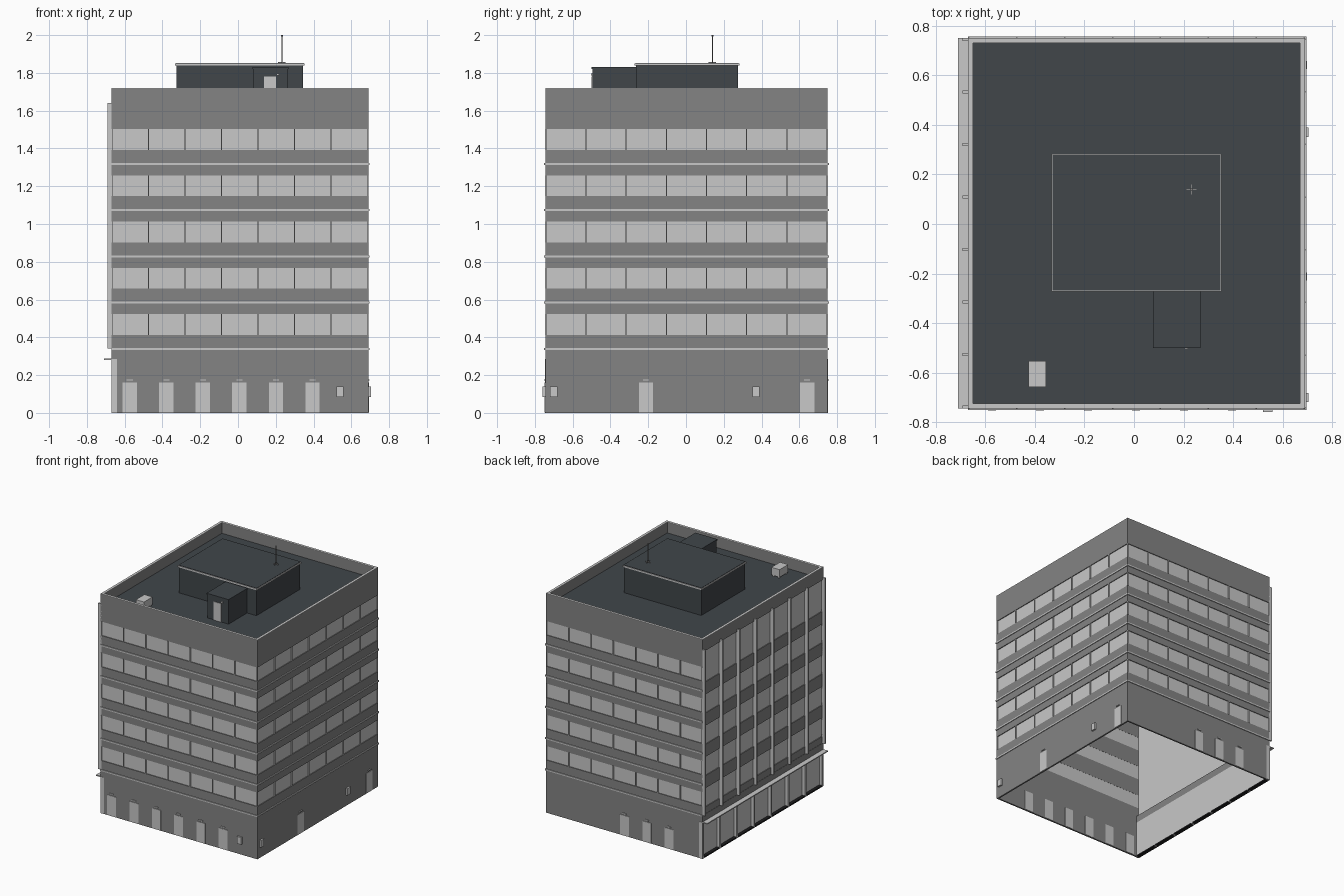
import bpy
import bmesh
from mathutils import Matrix, Vector

cube = bpy.data.objects.get("Cube")
if cube:
    bpy.data.objects.remove(cube, do_unlink=True)

# Overall walls and levels
X0, X1, Y0, Y1 = -0.67, 0.69, -0.745, 0.75
TOP, ROOF, BAYS = 1.72, 1.635, 7
FLOOR = 0.245
SILLS = [0.413 + FLOOR * i for i in range(5)]
WINDOW = 0.11


def material(name, color):
    m = bpy.data.materials.new(name)
    m.use_nodes = True
    m.diffuse_color = (*color, 1)
    m.node_tree.nodes["Principled BSDF"].inputs["Base Color"].default_value = (*color, 1)
    return m


CONCRETE = material("grey concrete", (0.23, 0.23, 0.23))
LIGHT = material("pale grey", (0.58, 0.58, 0.58))
SLATE = material("dark slate", (0.052, 0.061, 0.068))
BLACK = material("black base", (0.012, 0.012, 0.013))


def part(name, boxes, mat):
    """One object made of boxes given as (x0, x1, y0, y1, z0, z1)."""
    bm = bmesh.new()
    for x0, x1, y0, y1, z0, z1 in boxes:
        mid = Vector((x0 + x1, y0 + y1, z0 + z1)) / 2
        size = Matrix.Diagonal((x1 - x0, y1 - y0, z1 - z0, 1))
        bmesh.ops.create_cube(bm, size=1, matrix=Matrix.Translation(mid) @ size)
    return finish(name, bm, mat)


def finish(name, bm, mat):
    me = bpy.data.meshes.new(name)
    bm.to_mesh(me)
    bm.free()
    me.materials.append(mat)
    ob = bpy.data.objects.new(name, me)
    bpy.context.collection.objects.link(ob)
    return ob


def on(side, u0, u1, z0, z1, out, thick=0.012):
    """Box on a facade: u runs along the wall, out is how far it stands proud."""
    if side == "front":
        return (u0, u1, Y0 - out, Y0 - out + thick, z0, z1)
    if side == "back":
        return (u0, u1, Y1 + out - thick, Y1 + out, z0, z1)
    if side == "left":
        return (X1 + out - thick, X1 + out, u0, u1, z0, z1)
    return (X0 - out, X0 - out + thick, u0, u1, z0, z1)


def span(side):
    return (X0, X1) if side in ("front", "back") else (Y0, Y1)


def ring(z0, z1, out=0, thick=0.012, sides=("front", "back", "left")):
    boxes = []
    for s in sides:
        a, b = span(s)
        # side walls stop between the front and back walls
        e = out if s in ("front", "back") else out - thick
        low = 0 if s in ("front", "back") and out > 0 else e
        boxes.append(on(s, a - low, b + e, z0, z1, out, thick))
    return boxes


# Concrete wall bands between the window rows
levels = [0] + [z for s in SILLS for z in (s, s + WINDOW)] + [ROOF - 0.015]
walls = []
for z0, z1 in zip(levels[::2], levels[1::2]):
    walls += ring(z0, z1)
part("wall_bands", walls, CONCRETE)

# Parapet with a pale inner coping
ALL = ("front", "back", "left", "right")
part("parapet", ring(ROOF - 0.015, TOP - 0.004, 0, 0.02, ALL), CONCRETE)
part("parapet_coping", ring(TOP - 0.004, TOP, 0, 0.02, ALL), LIGHT)
part("roof_deck", [(X0 + 0.01, X1 - 0.01, Y0 + 0.01, Y1 - 0.01, ROOF - 0.014, ROOF)], SLATE)

# Window rows with slim mullions, and a ledge below each row
panes, mullions, ledges = [], [], []
for sill in SILLS:
    panes += ring(sill, sill + WINDOW, -0.006, 0.005)
    ledges += ring(sill - 0.08, sill - 0.069, 0.006, 0.012)
    for s in ("front", "back", "left"):
        a, b = span(s)
        for i in range(BAYS + 1):
            u = a + 0.004 + (b - a - 0.008) * i / BAYS
            mullions.append(on(s, u - 0.003, u + 0.003, sill, sill + WINDOW, 0.002, 0.008))
part("window_panes", panes, LIGHT)
part("window_mullions", mullions, LIGHT)
part("floor_ledges", ledges, LIGHT)

# Finned facade: glazing, spandrels, vertical fins
CANOPY = 0.285
part("curtain_glazing", [on("right", Y0 + 0.01, Y1 - 0.01, 0.34, ROOF, -0.008, 0.005)], LIGHT)
part("curtain_spandrels", [on("right", Y0 + 0.012, Y1 - 0.012, s - 0.118, s - 0.02, -0.002, 0.008)
                           for s in SILLS], CONCRETE)
fins, posts = [], []
for i in range(BAYS + 1):
    y = Y0 + 0.006 + (Y1 - Y0 - 0.012) * i / BAYS
    fins.append(on("right", y - 0.006, y + 0.006, 0.34, 1.64, 0.022, 0.03))
    posts.append(on("right", y - 0.008, y + 0.008, 0, CANOPY, 0, 0.03))
part("facade_fins", fins, LIGHT)

# Shop front under a thin canopy
part("shop_front_glass", [on("right", Y0 + 0.012, Y1 - 0.012, 0.01, CANOPY, -0.025, 0.005)], LIGHT)
part("shop_front_posts", posts, LIGHT)
part("shop_front_base", [on("right", Y0 + 0.012, Y1 - 0.012, 0, 0.01, 0, 0.03)], BLACK)
part("shop_front_lintel", [on("right", Y0 + 0.012, Y1 - 0.012, CANOPY, 0.34, 0, 0.03)], CONCRETE)
part("canopy", [on("right", Y0, Y1, CANOPY - 0.004, CANOPY + 0.004, 0.04, 0.05)], LIGHT)

# Doors with a small lamp shelf above each, and vent boxes
doors = [("front", -0.573 + 0.1935 * i) for i in range(6)]
doors += [("back", -0.38 + 0.1935 * i) for i in range(3)]
doors += [("left", -0.212), ("left", 0.641)]
part("doors", [on(s, u - 0.038, u + 0.038, 0.002, 0.16, 0.003, 0.018) for s, u in doors], LIGHT)
part("door_lamps", [on(s, u - 0.016, u + 0.016, 0.172, 0.178, 0.007, 0.01) for s, u in doors], LIGHT)
vents = [("front", 0.54), ("left", -0.7), ("left", 0.37)]
part("wall_vents", [on(s, u - 0.019, u + 0.019, 0.085, 0.14, 0.014, 0.02) for s, u in vents], LIGHT)

# Rooftop plant room with pale edge trim and slate lid
part("plant_room", [(-0.325, 0.345, -0.265, 0.275, ROOF, 1.838)], SLATE)
part("plant_room_trim", [(-0.333, 0.353, -0.272, 0.282, 1.838, 1.85)], LIGHT)
part("plant_room_lid", [(-0.329, 0.349, -0.268, 0.278, 1.85, 1.853)], SLATE)
part("stair_house", [(0.08, 0.265, -0.495, -0.265, ROOF, 1.82),
                     (0.077, 0.268, -0.5, -0.265, 1.82, 1.83)], SLATE)
part("stair_door", [(0.138, 0.202, -0.499, -0.494, ROOF, 1.78)], LIGHT)
part("stair_lamp", [(0.203, 0.217, -0.504, -0.494, 1.785, 1.798)], LIGHT)

# Cooling unit on feet with a fan on its lid
part("cooling_unit", [(-0.425, -0.355, -0.658, -0.552, ROOF + 0.01, 1.705)]
     + [(x, x + 0.012, y, y + 0.012, ROOF, ROOF + 0.012)
        for x in (-0.42, -0.372) for y in (-0.652, -0.57)], LIGHT)


def cylinder(name, radius, x, y, z0, z1, mat, sides=8):
    bm = bmesh.new()
    bmesh.ops.create_cone(bm, cap_ends=True, segments=sides, radius1=radius, radius2=radius,
                          depth=z1 - z0, matrix=Matrix.Translation((x, y, (z0 + z1) / 2)))
    return finish(name, bm, mat)


# Antenna with crossed feet
cylinder("antenna_mast", 0.0028, 0.232, 0.14, 1.85, 1.995, CONCRETE)
cylinder("antenna_tip", 0.005, 0.232, 0.14, 1.992, 2.0, CONCRETE)
part("antenna_feet", [(0.212, 0.252, 0.138, 0.142, 1.852, 1.857),
                      (0.23, 0.234, 0.12, 0.16, 1.852, 1.857)], CONCRETE)
